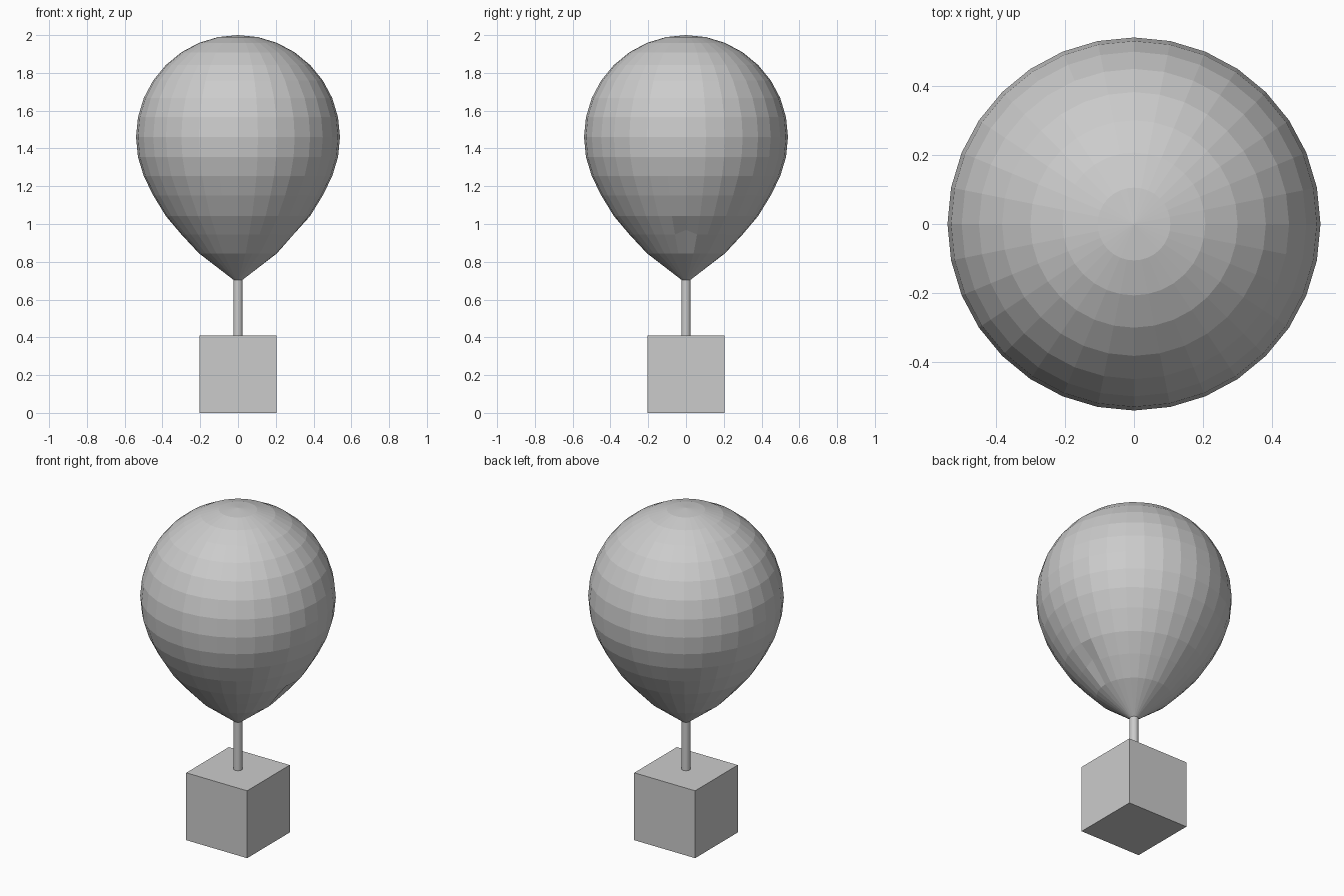
import bpy, math

if "Cube" in bpy.data.objects:
    bpy.data.objects.remove(bpy.data.objects["Cube"])

# Balloon envelope: sphere whose lower rings are pulled down to a point
R, CZ = 0.54, 1.46
bpy.ops.mesh.primitive_uv_sphere_add(segments=32, ring_count=16, radius=R, location=(0, 0, 0))
balloon = bpy.context.object
balloon.name = "balloon"
lower_z = {11: 1.152, 12: 1.042, 13: 0.945, 14: 0.845, 15: 0.767, 16: 0.686}
for v in balloon.data.vertices:
    ring = round(math.acos(max(-1, min(1, v.co.z / R))) / math.pi * 16)
    v.co.z = lower_z.get(ring, v.co.z + CZ)
    # small dent on the right side
    if ring == 13 and v.co.x > 0 and abs(v.co.y) < 0.03:
        v.co.z = 0.968

# Connecting pole
bpy.ops.mesh.primitive_cylinder_add(vertices=32, radius=0.024, depth=0.31, location=(0, 0, 0.56))
bpy.context.object.name = "pole"

# Basket
bpy.ops.mesh.primitive_cube_add(size=0.41, location=(0, 0, 0.205))
bpy.context.object.name = "basket"
